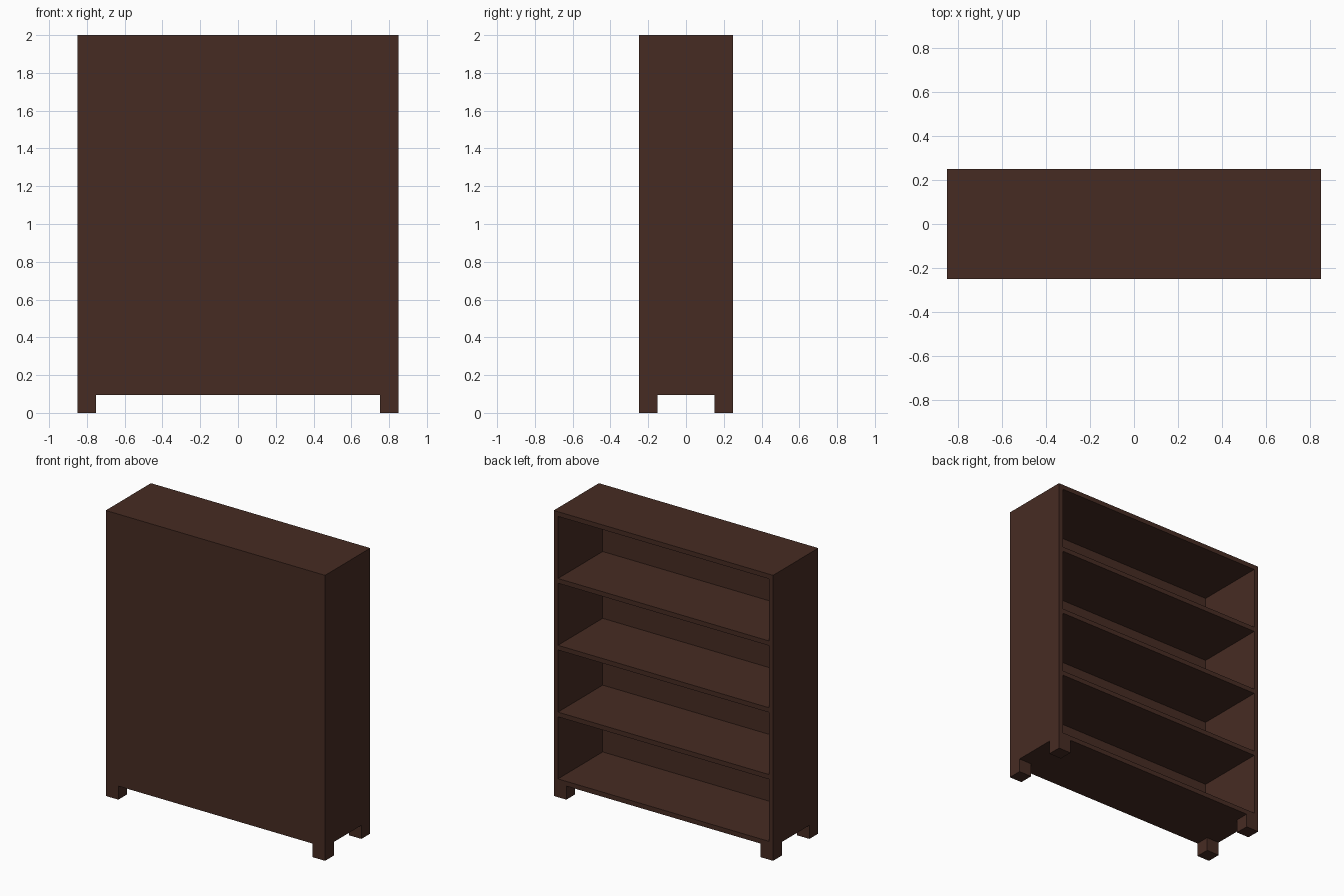
import bpy

if "Cube" in bpy.data.objects:
    bpy.data.objects.remove(bpy.data.objects["Cube"])

W, D, H = 1.70, 0.50, 2.0     # overall size
T = 0.033                     # board thickness
BASE = 0.095                  # underside of the cabinet
LEG = 0.098                   # leg width
PANEL = 0.005                 # thin closing panel

wood = bpy.data.materials.new("dark brown wood")
wood.diffuse_color = (0.062, 0.0245, 0.0165, 1)
wood.use_nodes = True
wood.node_tree.nodes["Principled BSDF"].inputs["Base Color"].default_value = wood.diffuse_color


def box(name, x, y, z):
    """Box from (min, max) ranges on each axis."""
    bpy.ops.mesh.primitive_cube_add(
        size=1, location=[(a + b) / 2 for a, b in (x, y, z)])
    ob = bpy.context.object
    ob.name = name
    ob.scale = [b - a for a, b in (x, y, z)]
    bpy.ops.object.transform_apply(location=False, rotation=False, scale=True)
    ob.data.materials.append(wood)
    return ob


# Side boards
for side, s in (("left", -1), ("right", 1)):
    xs = sorted((s * W / 2, s * (W / 2 - T)))
    box(side + "_side", xs, (-D / 2, D / 2), (BASE, H))

# Bottom board, three shelves and top board, evenly spaced
inner = W / 2 - T
step = (H - BASE - T) / 4
for i, name in enumerate(("bottom", "shelf_1", "shelf_2", "shelf_3", "top")):
    z = BASE + i * step
    box(name, (-inner, inner), (-D / 2 + PANEL, D / 2), (z, z + T))

# Closed panel on the front face; the other side stays open
box("front_panel", (-inner, inner), (-D / 2, -D / 2 + PANEL), (BASE, H))

# Square legs flush with the corners
for xn, sx in (("left", -1), ("right", 1)):
    for yn, sy in (("front", -1), ("back", 1)):
        box(f"{yn}_{xn}_leg",
            sorted((sx * W / 2, sx * (W / 2 - LEG))),
            sorted((sy * D / 2, sy * (D / 2 - LEG))),
            (0, BASE))
